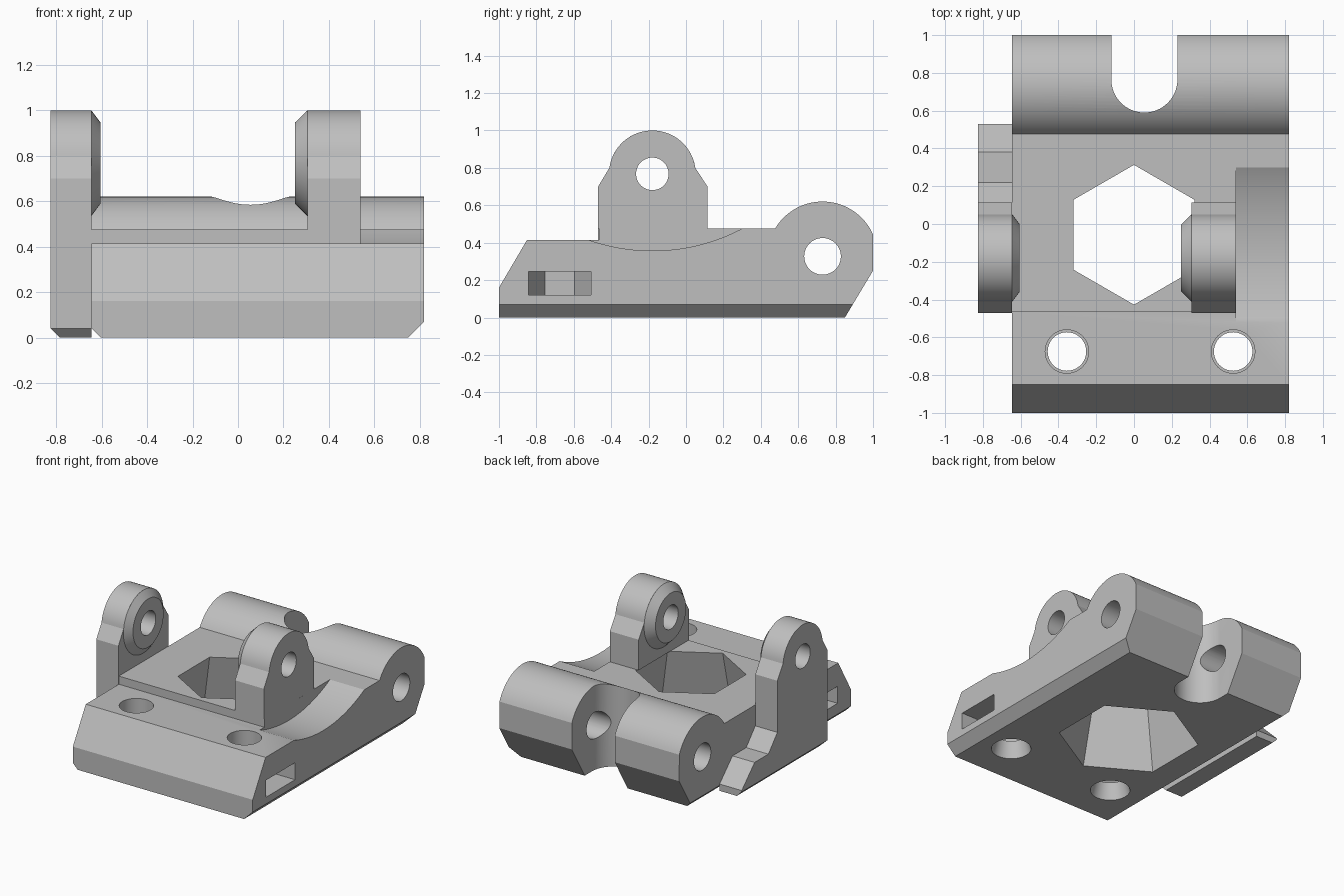
import bpy, bmesh
from math import cos, sin, radians
from mathutils import Vector

if "Cube" in bpy.data.objects:
    bpy.data.objects.remove(bpy.data.objects["Cube"], do_unlink=True)

grey = bpy.data.materials.new("plain grey")
grey.use_nodes = True
GREY = (0.52, 0.52, 0.52, 1)
grey.diffuse_color = GREY
grey.node_tree.nodes["Principled BSDF"].inputs["Base Color"].default_value = GREY


def arc(cx, cy, r, start=0, end=360, n=48):
    """Points on an arc; a full circle leaves out the repeated end point."""
    count = n if abs(end - start) == 360 else n + 1
    angles = [radians(start + (end - start) * i / n) for i in range(count)]
    return [(cx + r * cos(t), cy + r * sin(t)) for t in angles]


def loft(name, axis, a, pts_a, b, pts_b=None):
    """Solid between two matching outlines, along X (y, z) or Z (x, y)."""
    bm = bmesh.new()
    place = (lambda p, t: (t, *p)) if axis == "X" else (lambda p, t: (*p, t))
    lower = [bm.verts.new(place(p, a)) for p in pts_a]
    upper = [bm.verts.new(place(p, b)) for p in pts_b or pts_a]
    bm.faces.new(lower)
    bm.faces.new(upper)
    for i in range(len(lower)):
        j = (i + 1) % len(lower)
        bm.faces.new((lower[i], lower[j], upper[j], upper[i]))
    bmesh.ops.recalc_face_normals(bm, faces=bm.faces)
    mesh = bpy.data.meshes.new(name)
    bm.to_mesh(mesh)
    bm.free()
    mesh.materials.append(grey)
    obj = bpy.data.objects.new(name, mesh)
    bpy.context.collection.objects.link(obj)
    return obj


def chamfer(obj, point, normal):
    """Slice off everything beyond a plane and close the cut."""
    bm = bmesh.new()
    bm.from_mesh(obj.data)
    cut = bmesh.ops.bisect_plane(
        bm, geom=bm.verts[:] + bm.edges[:] + bm.faces[:], plane_co=Vector(point),
        plane_no=Vector(normal).normalized(), clear_outer=True)
    edges = [e for e in cut["geom_cut"] if isinstance(e, bmesh.types.BMEdge)]
    bmesh.ops.contextual_create(bm, geom=edges)
    bmesh.ops.recalc_face_normals(bm, faces=bm.faces)
    bm.to_mesh(obj.data)
    bm.free()


def carve(obj, cutter):
    """Subtract the cutter, then throw it away."""
    mod = obj.modifiers.new("carve", "BOOLEAN")
    mod.operation, mod.solver, mod.object = "DIFFERENCE", "EXACT", cutter
    graph = bpy.context.evaluated_depsgraph_get()
    graph.update()
    mesh = bpy.data.meshes.new_from_object(obj.evaluated_get(graph))
    obj.modifiers.clear()
    obj.data = mesh
    bpy.data.objects.remove(cutter, do_unlink=True)


SIDE_R, SIDE_L = -0.645, 0.82

# Base block with rear hinge barrel
outline = [(-1, 0), (-1, 0.16), (-0.85, 0.415), (-0.465, 0.415), (-0.465, 0.475)]
outline += arc(0.73, 0.325, 0.295, 149.5, 24, 32) + [(1, 0.25), (0.85, 0)]
base = loft("base_block", "X", SIDE_R, outline, SIDE_L)
chamfer(base, (SIDE_L, 0, 0.07), (1, 0, -1))
chamfer(base, (SIDE_R, 0, 0.04), (-1, 0, -1))

# Shallow scoop beside the left ear
carve(base, loft("scoop", "X", 0.54, arc(-0.18, 1.387, 1.03, n=160), 1))

# Barrel pin hole and rounded gap
carve(base, loft("barrel_hole", "X", -1, arc(0.73, 0.327, 0.098), 1))
gap = arc(0.055, 0.765, 0.175, 180, 360, 32) + [(0.23, 1.2), (-0.12, 1.2)]
carve(base, loft("barrel_gap", "Z", -0.2, gap, 1))

# Hexagonal window, wider underneath
def hexagon(cx, cy, r, turn=30):
    return arc(cx, cy, r, turn, turn + 360, 6)

carve(base, loft("window", "Z", 0, hexagon(0, -0.057, 0.48),
                 0.475, hexagon(0, -0.057, 0.37)))

# Screw holes, each with a nut slot opening to the nearer side
for x, side in ((-0.355, -1), (0.525, 1)):
    y = -0.675
    carve(base, loft("screw_flare", "Z", -0.001, arc(x, y, 0.135), 0.14, arc(x, y, 0.1)))
    nut = [(x + side, y - 0.168), (x + side, y + 0.168), (x, y + 0.168),
           (x - side * 0.17, y + 0.08), (x - side * 0.17, y - 0.08), (x, y - 0.168)]
    carve(base, loft("nut_slot", "Z", 0.12, nut, 0.245))
    carve(base, loft("screw_bore", "Z", 0.24, arc(x, y, 0.102), 0.32))
    carve(base, loft("screw_top", "Z", 0.3, arc(x, y, 0.115), 0.6))

# Ears
PIN = (-0.18, 0.768)
crown = [(0.115, 0.7)] + arc(*PIN, 0.232, 8, 172, 32) + [(-0.47, 0.7)]
left_ear = loft("left_ear", "X", 0.305, [(-0.47, 0.475), (0.115, 0.475)] + crown, 0.54)
foot = [(-0.47, 0), (0.53, 0), (0.53, 0.05), (0.38, 0.2), (0.22, 0.2), (0.115, 0.32)]
right_ear = loft("right_ear", "X", -0.825, foot + crown, SIDE_R)
chamfer(right_ear, (-0.825, 0, 0.04), (-1, 0, -1))
chamfer(right_ear, (0, -0.47, 0.04), (0, -1, -1))

# Tapered bosses on the inner faces of the ears
wide, narrow = arc(*PIN, 0.232), arc(*PIN, 0.178)
left_boss = loft("left_boss", "X", 0.25, narrow, 0.305, wide)
right_boss = loft("right_boss", "X", SIDE_R, wide, -0.605, narrow)

# Pin hole through ears and bosses
for part in (left_ear, right_ear, left_boss, right_boss):
    carve(part, loft("pin_hole", "X", -1, arc(*PIN, 0.087), 1))

# Smooth the round faces and keep the edges sharp
for part in (base, left_ear, right_ear, left_boss, right_boss):
    bpy.ops.object.select_all(action="DESELECT")
    part.select_set(True)
    bpy.context.view_layer.objects.active = part
    bpy.ops.object.shade_smooth_by_angle(angle=radians(20))
